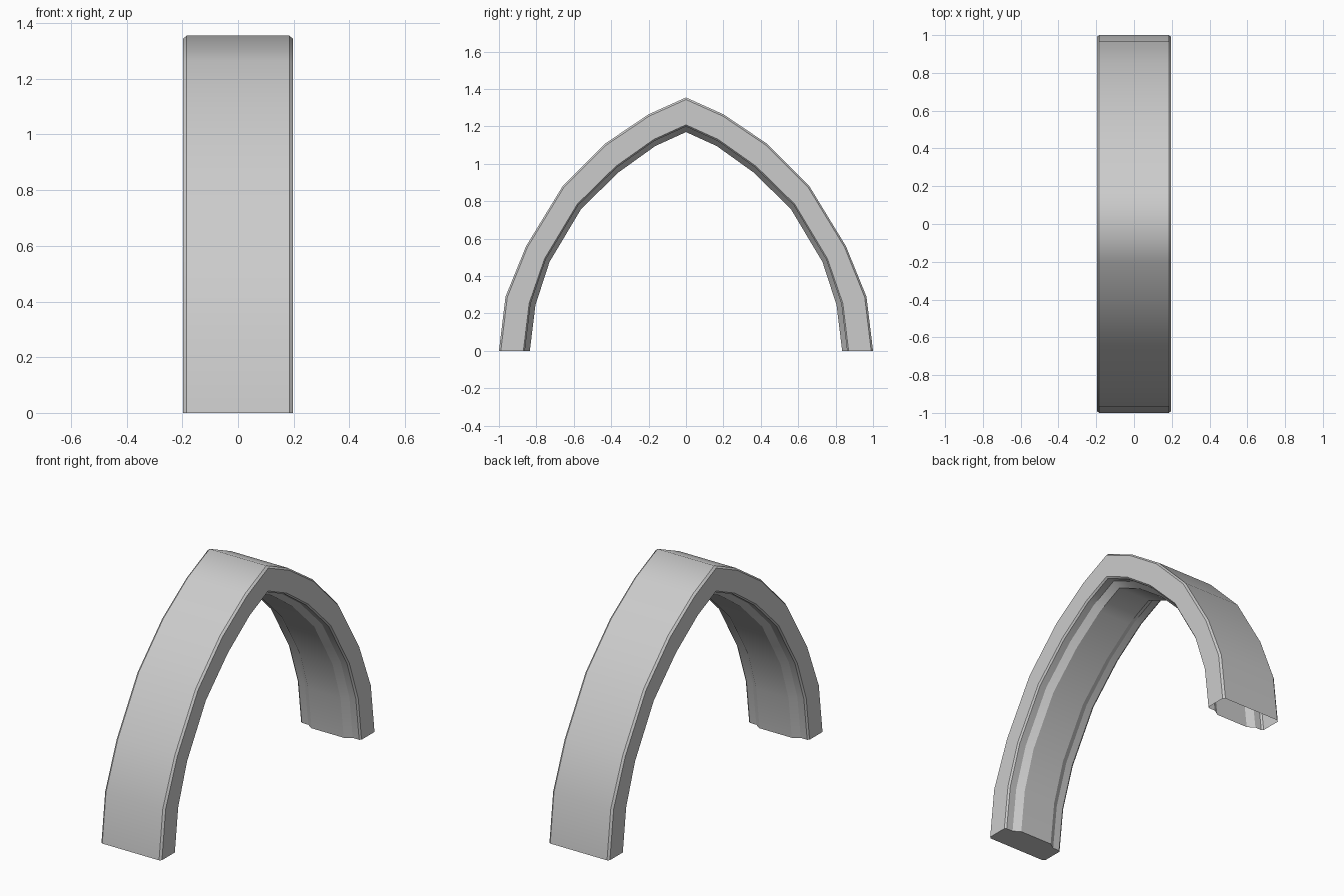
import bpy
import bmesh

cube = bpy.data.objects.get("Cube")
if cube:
    bpy.data.objects.remove(cube)

# One plain grey stone colour
stone = bpy.data.materials.new("grey_stone")
stone.use_nodes = True
grey = (0.6, 0.6, 0.6, 1)
stone.diffuse_color = grey
stone.node_tree.nodes["Principled BSDF"].inputs["Base Color"].default_value = grey

# Half of the pointed arch, foot to apex: outer and innermost outlines (y, z)
outer = [(1, 0), (0.965, 0.29), (0.855, 0.56), (0.66, 0.88),
         (0.43, 1.11), (0.2, 1.265), (0, 1.355)]
inner = [(0.835, 0), (0.805, 0.245), (0.73, 0.475), (0.56, 0.76),
         (0.36, 0.955), (0.165, 1.095), (0, 1.17)]

# Half of the moulded section: (x, depth), depth 0 = outside, 1 = soffit
half = [(0.185, 0), (0.197, 0.06), (0.197, 0.79), (0.187, 0.84),
        (0.145, 0.84), (0.105, 1)]
section = half + [(-x, d) for x, d in reversed(half)]


def whole(path):
    """Mirror a half outline across y = 0, running from front to back."""
    return [(-y, z) for y, z in path] + path[-2::-1]


bm = bmesh.new()
rings = []
for (yo, zo), (yi, zi) in zip(whole(outer), whole(inner)):
    rings.append([bm.verts.new((x, yo + (yi - yo) * d, zo + (zi - zo) * d))
                  for x, d in section])

# Moulded skin along the arch
count = len(section)
for a, b in zip(rings, rings[1:]):
    for i in range(count):
        j = (i + 1) % count
        bm.faces.new((a[i], a[j], b[j], b[i]))

# Front foot is closed, back foot is left hollow
cap = bm.faces.new(rings[0])
bmesh.ops.recalc_face_normals(bm, faces=bm.faces)

# Smooth along the curve, crisp along the mouldings and round the foot
for face in bm.faces:
    face.smooth = True
bm.verts.index_update()
for edge in bm.edges:
    first, second = (v.index // count for v in edge.verts)
    edge.smooth = first == second and edge not in cap.edges[:]

mesh = bpy.data.meshes.new("pointed_arch")
bm.to_mesh(mesh)
bm.free()
mesh.materials.append(stone)
arch = bpy.data.objects.new("pointed_arch", mesh)
bpy.context.collection.objects.link(arch)
